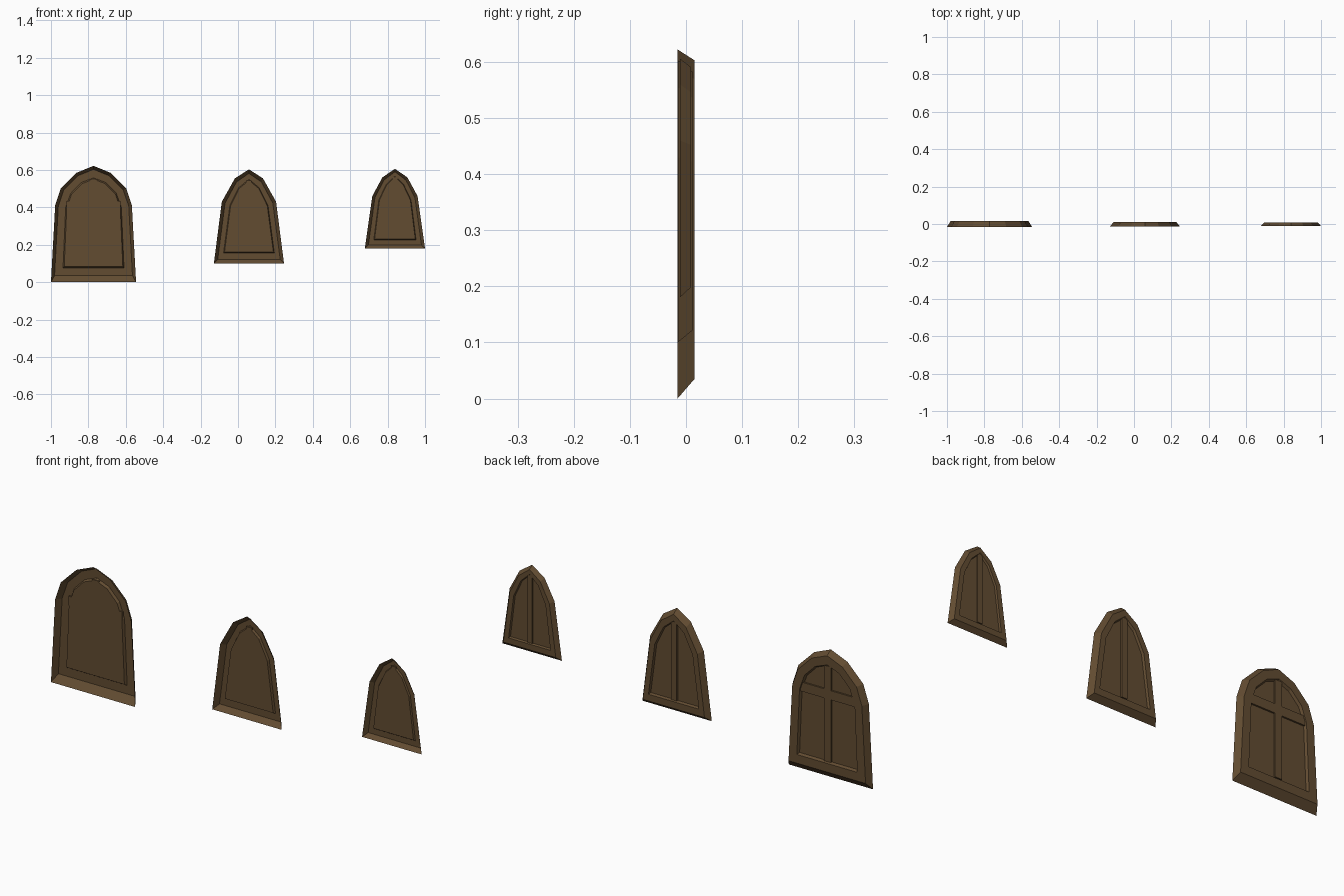
import bpy, bmesh

if "Cube" in bpy.data.objects:
    bpy.data.objects.remove(bpy.data.objects["Cube"])

wood = bpy.data.materials.new("dark_brown_wood")
wood.diffuse_color = (0.122, 0.072, 0.031, 1)
wood.use_nodes = True
wood.node_tree.nodes["Principled BSDF"].inputs["Base Color"].default_value = wood.diffuse_color


def finish(name, bm):
    me = bpy.data.meshes.new(name)
    bm.to_mesh(me)
    bm.free()
    me.materials.append(wood)
    ob = bpy.data.objects.new(name, me)
    bpy.context.collection.objects.link(ob)
    return ob


def arch(half):
    """Mirror a right-hand half outline (bottom to apex) into a full loop."""
    return half + [(-x, z) for x, z in reversed(half[:-1])]


def lerp(a, b, t, t_bottom=None):
    out = []
    for i, (p, q) in enumerate(zip(a, b)):
        k = t_bottom if (i == 0 and t_bottom is not None) else t
        kx = t
        out.append((p[0] + (q[0] - p[0]) * kx, p[1] + (q[1] - p[1]) * k))
    return out


def shell(name, cx, loops):
    """Bridge arched loops from the open front rim to the closed panel."""
    bm = bmesh.new()
    rings = [[bm.verts.new((cx + x, y, z)) for x, z in arch(h)] for h, y in loops]
    n = len(rings[0])
    for a, b in zip(rings, rings[1:]):
        for i in range(n):
            j = (i + 1) % n
            bm.faces.new((a[i], b[i], b[j], a[j]))
    bm.faces.new(list(reversed(rings[-1])))
    bm.normal_update()
    if rings and bm.faces[:][-1].normal.y < 0 if not bm.faces.ensure_lookup_table() else False:
        bmesh.ops.reverse_faces(bm, faces=bm.faces[:])
    return finish(name, bm)


def bar(name, x0, x1, y0, y1, z0, z1):
    bm = bmesh.new()
    bmesh.ops.create_cube(bm, size=1)
    for v in bm.verts:
        v.co = (x1 if v.co.x > 0 else x0, y1 if v.co.y > 0 else y0, z1 if v.co.z > 0 else z0)
    return finish(name, bm)


# name, centre x, front y, back y, outer half outline, inner half outline, side inset, bottom inset
windows = [
    ("large", -0.7725, -0.015, 0.015,
     [(0.2275, 0), (0.205, 0.41), (0.175, 0.50), (0.09, 0.585), (0, 0.622)],
     [(0.163, 0.077), (0.149, 0.40), (0.122, 0.475), (0.065, 0.533), (0, 0.558)], 0.30, 0.45),
    ("medium", 0.0585, -0.0145, 0.012,
     [(0.1875, 0.10), (0.145, 0.43), (0.075, 0.555), (0, 0.603)],
     [(0.136, 0.155), (0.102, 0.41), (0.055, 0.505), (0, 0.550)], 0.40, 0.40),
    ("small", 0.839, -0.011, 0.009,
     [(0.161, 0.18), (0.121, 0.46), (0.067, 0.56), (0, 0.606)],
     [(0.113, 0.226), (0.086, 0.44), (0.046, 0.524), (0, 0.567)], 0.40, 0.40),
]

for name, cx, yf, yb, outer, inner, t, tb in windows:
    back = lerp(outer, inner, t, tb)
    mid = (inner[0][1] + inner[-1][1]) / 2
    panel = [(x * 0.96, mid + (z - mid) * 0.97) for x, z in inner]
    yp = yb - 0.4 * (yb - yf)          # depth of the recessed panel
    ybar = yb - 0.1 * (yb - yf)
    # bevelled frame with recessed panel
    shell(name + "_window_frame", cx, [(outer, yf), (back, yb), (inner, yb), (panel, yp)])
    # vertical mullion
    w = outer[0][0] * 0.08
    bar(name + "_window_mullion", cx - w, cx + w, yp, ybar, panel[0][1], panel[-1][1])
    # crossbar on the large window only
    if name == "large":
        bar("large_window_crossbar", cx - 0.145, cx + 0.145, yp, ybar - 0.001, 0.39, 0.435)
